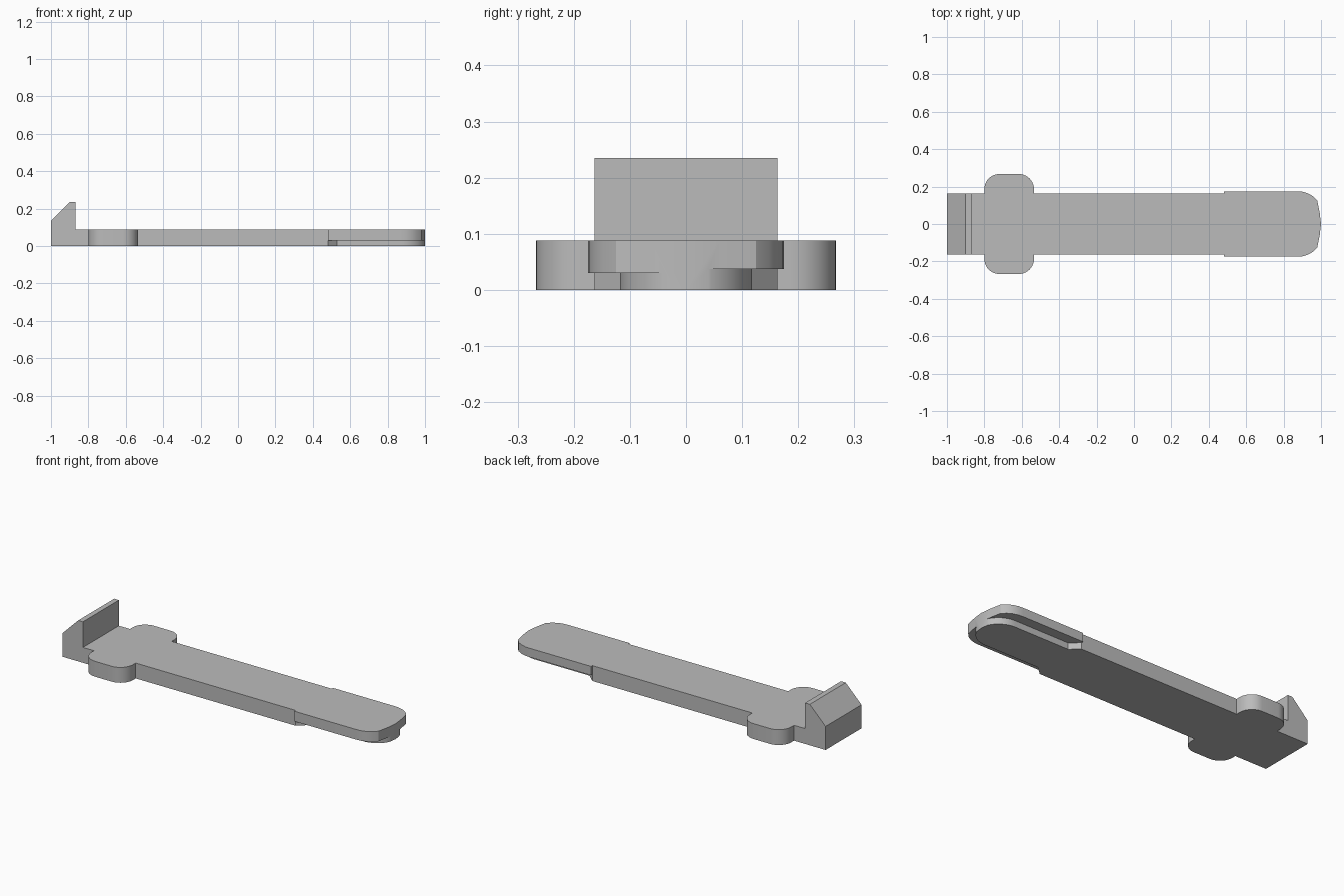
import bpy, bmesh, math
from mathutils import Vector

cube = bpy.data.objects.get("Cube")
if cube:
    bpy.data.objects.remove(cube, do_unlink=True)

HALF, THICK = 0.163, 0.088      # strap half width and thickness
FLANGE, CORE = 0.175, 0.118     # tip half widths, upper and lower

grey = bpy.data.materials.new("plain_grey")
grey.use_nodes = True
grey.diffuse_color = (0.5, 0.5, 0.5, 1)
grey.node_tree.nodes["Principled BSDF"].inputs["Base Color"].default_value = (0.5, 0.5, 0.5, 1)


def prism(name, outline, offset):
    """Extrude a closed 3D outline along an offset vector."""
    bm = bmesh.new()
    face = bm.faces.new([bm.verts.new(p) for p in outline])
    top = bmesh.ops.extrude_face_region(bm, geom=[face])["geom"]
    bmesh.ops.translate(bm, vec=Vector(offset),
                        verts=[v for v in top if isinstance(v, bmesh.types.BMVert)])
    bmesh.ops.recalc_face_normals(bm, faces=bm.faces)
    mesh = bpy.data.meshes.new(name)
    bm.to_mesh(mesh)
    bm.free()
    mesh.materials.append(grey)
    ob = bpy.data.objects.new(name, mesh)
    bpy.context.collection.objects.link(ob)
    return ob


def arc(cx, cy, rx, ry, start, end, steps=10):
    angles = [math.radians(start + (end - start) * i / steps) for i in range(steps + 1)]
    return [(cx + rx * math.cos(a), cy + ry * math.sin(a)) for a in angles]


def combine(target, other, operation):
    mod = target.modifiers.new(operation.lower(), 'BOOLEAN')
    mod.operation, mod.object, mod.solver = operation, other, 'EXACT'
    bpy.context.view_layer.objects.active = target
    bpy.ops.object.modifier_apply(modifier=mod.name)
    bpy.data.objects.remove(other, do_unlink=True)


# Strap outline: end, rounded ear, straight run, wider tip
ear_r = 0.08
upper = [(-1, HALF), (-0.8, HALF)]
upper += arc(-0.8 + ear_r, 0.267 - ear_r, ear_r, ear_r, 180, 90)
upper += arc(-0.535 - ear_r, 0.267 - ear_r, ear_r, ear_r, 90, 0)
upper += [(-0.535, HALF), (0.48, HALF), (0.48, FLANGE), (0.87, FLANGE),
          (0.90, 0.173), (0.93, 0.164), (0.958, 0.148), (0.98, 0.125), (0.993, 0.06)]
lower = [(x, -y) for x, y in reversed(upper)]
outline = upper + [(1, 0)] + lower
strap = prism("strap", [(x, y, 0) for x, y in outline], (0, 0, THICK))

# Upright hook at the end
hook_profile = [(-1, 0), (-1, 0.135), (-0.90, 0.235), (-0.87, 0.235), (-0.87, 0)]
hook = prism("hook", [(x, -HALF, z) for x, z in hook_profile], (0, 2 * HALF, 0))
combine(strap, hook, 'UNION')

# Undercut on both sides of the tip, leaving a narrow rounded core
recess = [(0.47, 0.172), (0.53, CORE)] + arc(0.875, 0, 0.128, CORE, 90, 0, 16)
recess += [(1.1, 0), (1.1, 0.3), (0.47, 0.3)]
for side, height in ((-1, 0.03), (1, 0.037)):
    cutter = prism("undercut", [(x, side * y, -0.1) for x, y in recess], (0, 0, 0.1 + height))
    cutter.hide_render = True
    combine(strap, cutter, 'DIFFERENCE')

# Smooth rounded corners, crisp edges
bpy.ops.object.select_all(action='DESELECT')
strap.select_set(True)
bpy.context.view_layer.objects.active = strap
bpy.ops.object.shade_smooth_by_angle(angle=math.radians(28))
